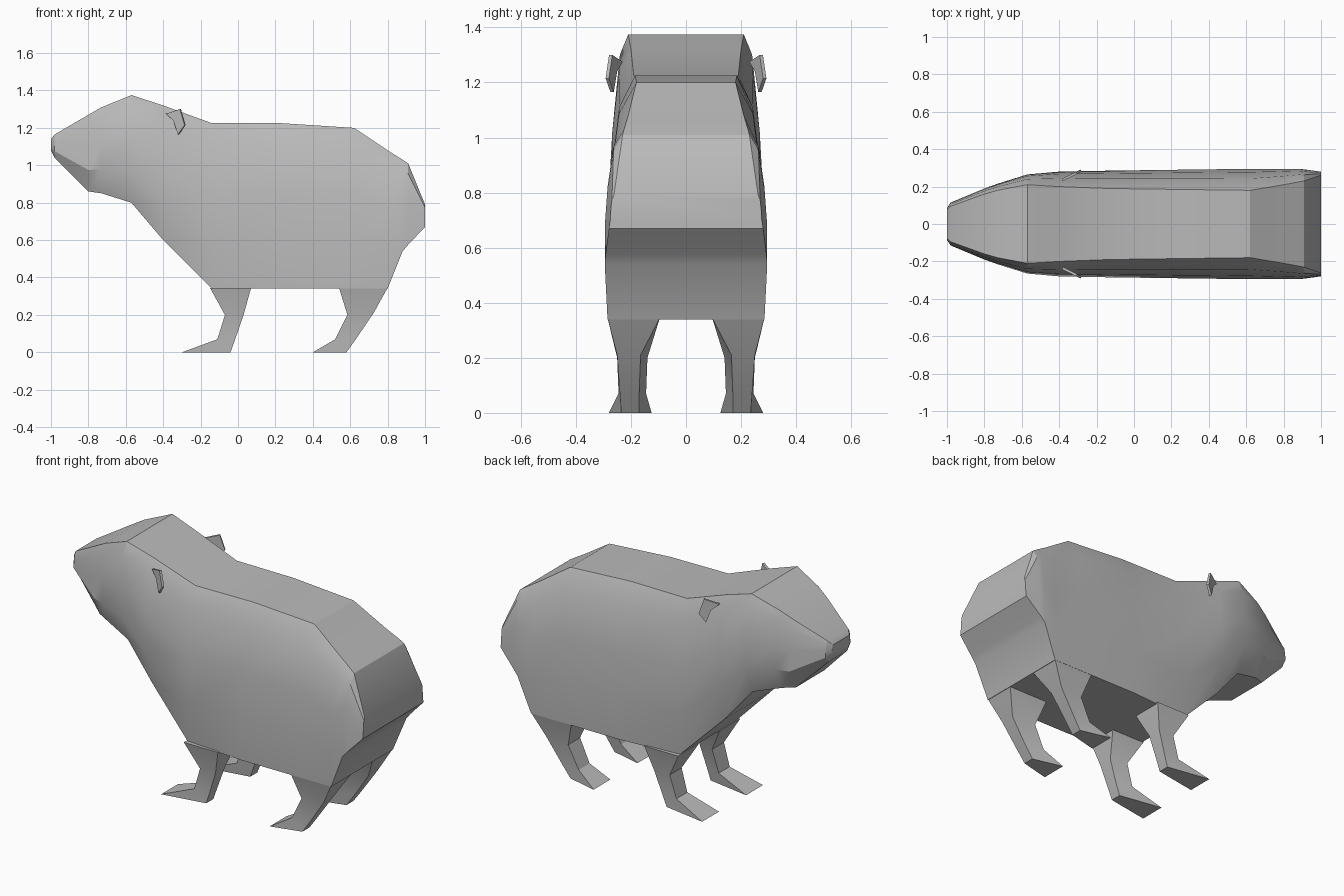
import bpy, bmesh, math
from mathutils import Vector

cube = bpy.data.objects.get("Cube")
if cube:
    bpy.data.objects.remove(cube)

fur = bpy.data.materials.new("grey_fur")
fur.use_nodes = True
GREY = (0.5, 0.5, 0.5, 1)
fur.diffuse_color = GREY
fur.node_tree.nodes["Principled BSDF"].inputs["Base Color"].default_value = GREY


def loft(name, rings, mirror=False, angle=25):
    """Skin a list of equal closed rings and cap both ends."""
    bm = bmesh.new()
    loops = [[bm.verts.new(p) for p in ring] for ring in rings]
    for a, b in zip(loops, loops[1:]):
        for i in range(len(a)):
            j = (i + 1) % len(a)
            bm.faces.new((a[i], a[j], b[j], b[i]))
    bm.faces.new(loops[0])
    bm.faces.new(loops[-1])
    if mirror:
        copy = bmesh.ops.duplicate(bm, geom=bm.verts[:] + bm.edges[:] + bm.faces[:])["geom"]
        for v in copy:
            if isinstance(v, bmesh.types.BMVert):
                v.co.y *= -1
    bmesh.ops.recalc_face_normals(bm, faces=bm.faces)
    mesh = bpy.data.meshes.new(name)
    bm.to_mesh(mesh)
    bm.free()
    mesh.materials.append(fur)
    obj = bpy.data.objects.new(name, mesh)
    bpy.context.collection.objects.link(obj)
    bpy.ops.object.select_all(action="DESELECT")
    obj.select_set(True)
    bpy.context.view_layer.objects.active = obj
    bpy.ops.object.shade_smooth_by_angle(angle=math.radians(angle))
    return obj


def body_ring(x, top, top_w, side_w, low, low_w):
    """Cross-section with a flat back, rounded flanks and a flat underside."""
    h = top - low
    half = [(top_w, top),
            (top_w + (side_w - top_w) * 0.55, top - h * 0.13),
            (top_w + (side_w - top_w) * 0.85, top - h * 0.42),
            (side_w, top - h * 0.72),
            (low_w, low)]
    return [(x, y, z) for y, z in half] + [(x, -y, z) for y, z in reversed(half)]


# Head and trunk: x, back height, back width, flank width, belly height, belly width
stations = [
    (-1.00, 1.14, .075, .085, 1.08, .075),
    (-0.98, 1.165, .095, .115, 1.04, .085),
    (-0.80, 1.27, .16, .19, .86, .13),
    (-0.73, 1.31, .18, .215, .85, .16),
    (-0.57, 1.375, .21, .265, .80, .20),
    (-0.40, 1.32, .20, .28, .60, .22),
    (-0.14, 1.225, .19, .285, .34, .26),
    (0.23, 1.225, .185, .29, .34, .285),
    (0.62, 1.20, .18, .295, .34, .285),
    (0.80, 1.08, .21, .295, .34, .285),
    (0.88, 1.03, .225, .295, .54, .295),
    (0.91, 1.01, .23, .29, .575, .292),
    (1.00, .79, .262, .275, .67, .28),
]
loft("body", [body_ring(*s) for s in stations])


def leg_ring(front, back, front_y, back_y):
    """Four corners: front and back are (x, z), the others inner and outer y."""
    return [(front[0], front_y[0], front[1]), (front[0], front_y[1], front[1]),
            (back[0], back_y[1], back[1]), (back[0], back_y[0], back[1])]


def leg_pair(name, fronts, backs):
    front_y = [(.095, .285), (.14, .25), (.145, .245), (.125, .28)]
    back_y = [(.095, .285), (.165, .25), (.17, .24), (.17, .235)]
    loft(name, [leg_ring(*r) for r in zip(fronts, backs, front_y, back_y)], mirror=True)


# Legs, each tapering to an ankle and a flat wedge foot
leg_pair("front_legs",
         [(-.15, .345), (-.07, .2), (-.11, .07), (-.30, 0)],
         [(.07, .345), (.03, .2), (-.015, .07), (-.04, 0)])
leg_pair("hind_legs",
         [(.54, .345), (.585, .2), (.52, .07), (.40, 0)],
         [(.80, .345), (.725, .21), (.63, .07), (.58, 0)])

# Ears: thin plates flaring outwards to the rear
outline = [(-.38, 1.275), (-.305, 1.30), (-.28, 1.215), (-.315, 1.165), (-.34, 1.24)]
inner = [Vector((x, .235 + (x + .37) * 0.5, z)) for x, z in outline]
offset = Vector((-.006, .012, 0))
loft("ears", [inner, [p + offset for p in inner]], mirror=True)
